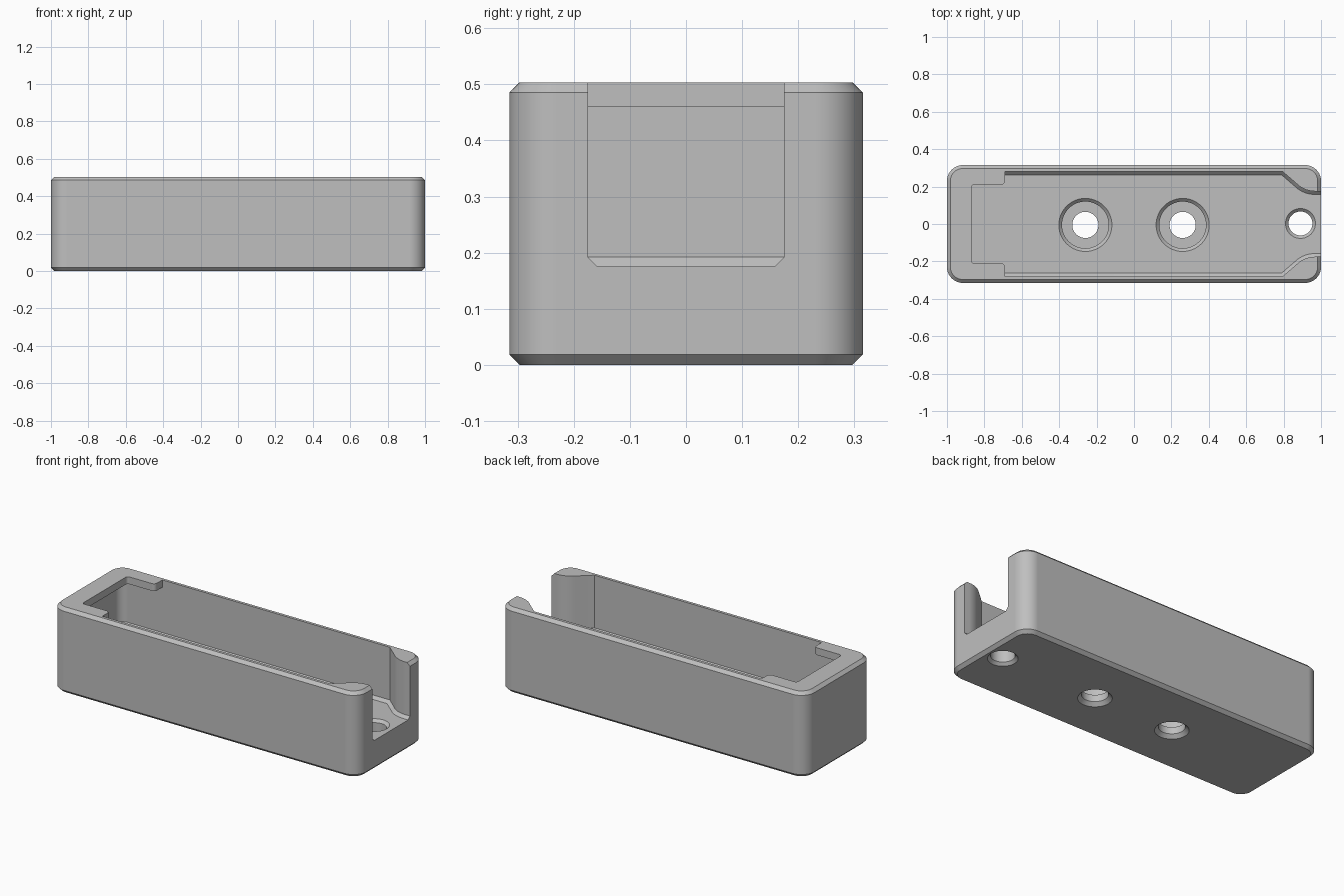
import bpy
import bmesh
from math import cos, sin, pi, radians
from mathutils import Vector

if "Cube" in bpy.data.objects:
    bpy.data.objects.remove(bpy.data.objects["Cube"])

grey = bpy.data.materials.new("plain grey")
grey.use_nodes = True
GREY = (0.52, 0.52, 0.52, 1)
grey.diffuse_color = GREY
grey.node_tree.nodes["Principled BSDF"].inputs["Base Color"].default_value = GREY


def arc(cx, cy, r, start, end, steps=10):
    """Points on an arc, angles in degrees."""
    angles = [radians(start + (end - start) * i / steps) for i in range(steps + 1)]
    return [(cx + r * cos(a), cy + r * sin(a)) for a in angles]


def rounded_box(hx, hy, r):
    pts = []
    for sx, sy, a in ((1, 1, 0), (-1, 1, 90), (-1, -1, 180), (1, -1, 270)):
        pts += arc(sx * (hx - r), sy * (hy - r), r, a, a + 90)
    return pts


def inset(pts, d):
    """Shrink a counter-clockwise outline by d."""
    out = []
    for i, p in enumerate(pts):
        p, a, b = Vector(p), Vector(pts[i - 1]), Vector(pts[(i + 1) % len(pts)])
        e, f = (p - a).normalized(), (b - p).normalized()
        n, m = Vector((-e.y, e.x)), Vector((-f.y, f.x))
        out.append(tuple(p + (n + m) * d / (1 + n.dot(m))))
    return out


def loft(name, layers):
    """Closed solid through a stack of (outline, height) layers."""
    bm = bmesh.new()
    rings = [[bm.verts.new((x, y, z)) for x, y in pts] for pts, z in layers]
    for low, high in zip(rings, rings[1:]):
        for i in range(len(low)):
            bm.faces.new((low[i - 1], low[i], high[i], high[i - 1]))
    bm.faces.new(rings[0][::-1])
    bm.faces.new(rings[-1])
    bmesh.ops.recalc_face_normals(bm, faces=bm.faces)
    mesh = bpy.data.meshes.new(name)
    bm.to_mesh(mesh)
    bm.free()
    mesh.materials.append(grey)
    ob = bpy.data.objects.new(name, mesh)
    bpy.context.collection.objects.link(ob)
    return ob


def select(ob):
    bpy.ops.object.select_all(action='DESELECT')
    bpy.context.view_layer.objects.active = ob
    ob.select_set(True)


def cut(ob, cutter):
    cutter.hide_render = True
    mod = ob.modifiers.new("cut", 'BOOLEAN')
    mod.operation, mod.solver, mod.object = 'DIFFERENCE', 'EXACT', cutter
    select(ob)
    bpy.ops.object.modifier_apply(modifier=mod.name)
    bpy.data.objects.remove(cutter)


def mirrored(half):
    """Complete a lower half outline (y < 0) with its upper twin."""
    return half + [(x, -y) for x, y in reversed(half)]


# Outer shell with chamfered rims
HX, HY, TOP, RIM = 1.0, 0.315, 0.503, 0.018
outer = rounded_box(HX, HY, 0.085)
rim = rounded_box(HX - RIM, HY - RIM, 0.085 - RIM)
body = loft("tray_body", [(rim, 0), (outer, RIM), (outer, TOP - RIM), (rim, TOP)])

# Cavity that narrows into the open end, with a chamfered floor edge
FLOOR, BEVEL = 0.175, 0.017
half = arc(-0.915, -0.23, 0.05, 180, 270)
half += [(0.795, -0.28)]
half += arc(0.967, -0.312, 0.137, 135, 90)
half += [(1.1, -0.175)]
wall = mirrored(half)
cavity = loft("cavity_cutter", [(inset(wall, BEVEL), FLOOR),
                                (wall, FLOOR + BEVEL), (wall, 0.6)])

# Overhanging lip at the closed end
lip_half = [(-1.2, -0.5), (-0.69, -0.5)]
lip_half += arc(-0.71, -0.23, 0.02, 0, 90, 5)
lip_half += arc(-0.855, -0.195, 0.015, 270, 180, 5)
lip = mirrored(lip_half)
cut(cavity, loft("lip_shape", [(lip, 0.46), (lip, 0.7)]))
cut(body, cavity)


# Screw holes with counterbores, and the plain hole by the open end
def hole(x, y, profile):
    layers = [(arc(x, y, r, 0, 360, 48)[:-1], z) for r, z in profile]
    cut(body, loft("hole_cutter", layers))


for side in (-1, 1):
    hole(side * 0.26, -0.005, [(0.11, -0.02), (0.07, 0.02), (0.07, 0.06),
                               (0.125, 0.06), (0.125, 0.158), (0.165, 0.198)])
hole(0.89, 0.003, [(0.1, -0.02), (0.064, 0.016), (0.064, 0.159), (0.104, 0.199)])

# Smooth the rounded corners and keep the flats crisp
select(body)
bpy.ops.object.shade_smooth_by_angle(angle=radians(30))
normals = body.modifiers.new("normals", 'WEIGHTED_NORMAL')
normals.keep_sharp = True
